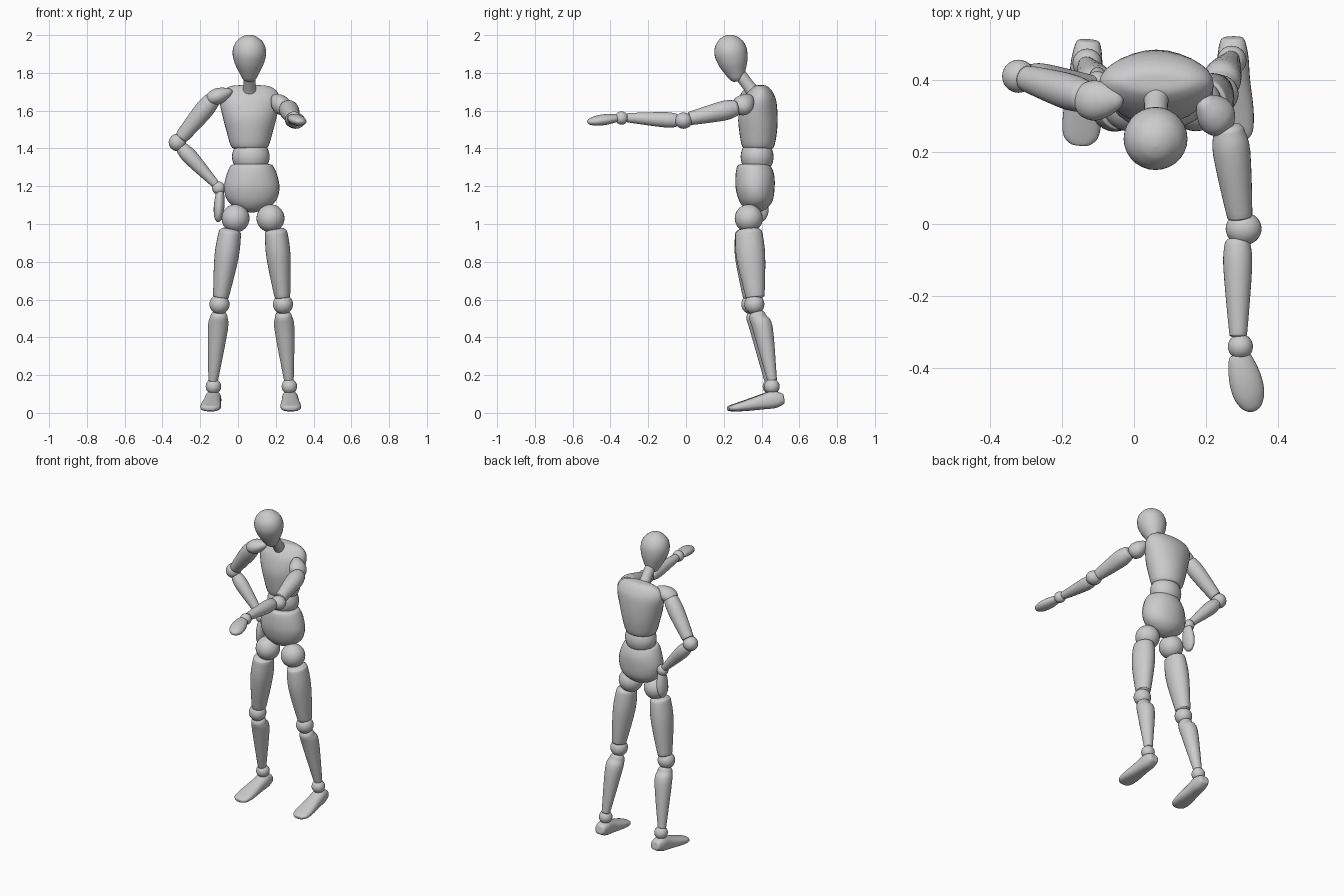
import bpy, bmesh, math
from mathutils import Vector

SEG = 28


def catmull(rows, n=4):
    """Smooth a short list of profile rows."""
    out = []
    for i in range(len(rows) - 1):
        p = [rows[min(max(i + k, 0), len(rows) - 1)] for k in (-1, 0, 1, 2)]
        for s in range(n):
            t = s / n
            out.append([0.5 * (2 * b + (c - a) * t + (2 * a - 5 * b + 4 * c - d) * t * t
                               + (3 * b - a - 3 * c + d) * t ** 3) for a, b, c, d in zip(*p)])
    return out + [list(rows[-1])]


def loft(name, a, b, rows, hint=(1, 0, 0), power=1.0):
    """Sweep ellipses from a to b; row = (t, half width, half depth, depth offset)."""
    a, b = Vector(a), Vector(b)
    n = (b - a).normalized()
    u = Vector(hint)
    u = (u - n * u.dot(n)).normalized()
    v = n.cross(u)
    bm = bmesh.new()
    rings = []
    for t, w, d, off in catmull([(tuple(r) + (0,))[:4] for r in rows]):
        w, d = max(w, 0.001), max(d, 0.001)
        c = a.lerp(b, t) + v * off
        ring = []
        for k in range(SEG):
            ang = 2 * math.pi * k / SEG
            x, y = (math.copysign(abs(f) ** power, f) for f in (math.cos(ang), math.sin(ang)))
            ring.append(bm.verts.new(c + u * (w * x) + v * (d * y)))
        rings.append(ring)
    for r, s in zip(rings, rings[1:]):
        for k in range(SEG):
            j = (k + 1) % SEG
            bm.faces.new((r[k], r[j], s[j], s[k]))
    bm.faces.new(rings[0][::-1])
    bm.faces.new(rings[-1])
    finish(name, bm)


def finish(name, bm):
    me = bpy.data.meshes.new(name)
    bm.to_mesh(me)
    bm.free()
    for p in me.polygons:
        p.use_smooth = True
    bpy.context.collection.objects.link(bpy.data.objects.new(name, me))


def ball(name, c, r):
    """Joint ball, r may be a triple of radii."""
    r = Vector(r) if isinstance(r, tuple) else Vector((r, r, r))
    bm = bmesh.new()
    bmesh.ops.create_uvsphere(bm, u_segments=SEG, v_segments=16, radius=1)
    for vert in bm.verts:
        vert.co = Vector(c) + vert.co * r
    finish(name, bm)


def limb(name, a, b, r0, rm, r1, tm=0.35, flat=1.0, off=0.0, hint=(1, 0, 0)):
    """Tapered limb segment with softly rounded flat ends."""
    prof = [(0, 0), (0, .6 * r0), (.025, .85 * r0), (.08, r0), (tm, rm),
            (.92, r1), (.98, .85 * r1), (1, .6 * r1), (1, 0)]
    loft(name, a, b, [(t, r, r * flat, off if t == tm else 0) for t, r in prof], hint)


def egg(name, a, b, w, d):
    """Shoulder cap: blunt at a, narrower at b."""
    prof = [(0, 0), (.03, .38), (.14, .78), (.38, 1), (.65, .85), (.88, .5), (.97, .25), (1, 0)]
    loft(name, a, b, [(t, w * r, d * r) for t, r in prof], (0, 1, 0))


# head and neck
loft("head", (.06, .274, 1.755), (.06, .215, 2.0),
     [(0, 0, 0), (.01, .02, .02), (.06, .036, .036), (.18, .052, .053), (.4, .078, .077),
      (.63, .089, .087), (.82, .076, .074), (.94, .046, .045), (.985, .022, .022), (1, 0, 0)])
limb("neck", (.062, .37, 1.68), (.06, .265, 1.82), .038, .033, .032)

# torso
loft("chest", (.062, .385, 1.40), (.062, .385, 1.735),
     [(0, 0, 0), (0, .07, .06), (.03, .098, .084, -.003), (.25, .121, .099, -.003),
      (.5, .143, .104, -.004), (.75, .16, .09, .003), (.88, .149, .068, .008),
      (.96, .12, .045, .01), (.995, .08, .025, .01), (1, 0, 0, .01)])
loft("waist", (.068, .378, 1.30), (.068, .375, 1.412),
     [(0, 0, 0), (0, .07, .06), (.12, .089, .078), (.5, .1, .087), (.88, .089, .078),
      (1, .07, .06), (1, 0, 0)])
loft("pelvis", (.073, .37, 1.06), (.073, .37, 1.318),
     [(0, 0, 0), (.02, .03, .025), (.09, .08, .06), (.25, .129, .089), (.5, .147, .103, -.004),
      (.75, .136, .103, -.005), (.93, .117, .092, -.009), (.985, .102, .08, -.01),
      (1, .07, .06, -.01), (1, 0, 0, -.01)])

# legs: side, hip x, thigh top x, thigh end x, knee x, ankle x, heel x, toe x, y shift
for side, hip, t0, t1, knee, ank, heel, toe, dy in (
        ("right", -.013, -.04, -.092, -.098, -.13, -.127, -.15, -.014),
        ("left", .172, .2, .236, .238, .272, .274, .281, .002)):
    ball(side + "_hip_joint", (hip, .332, 1.03), .074)
    limb(side + "_thigh", (t0, .33, .975), (t1, .365 + dy, .605), .06, .064, .044, .4, 1.2, .002)
    ball(side + "_knee", (knee, .36 + dy, .575), .053)
    limb(side + "_shin", (knee, .372 + dy, .535), (ank - .002, .457 + dy, .165),
         .046, .053, .028, .25, 1.0, -.012)
    ball(side + "_ankle", (ank, .454 + dy / 2, .14), .041)
    loft(side + "_foot", (heel, .518 + dy / 2, .077), (toe, .226 + dy / 2, .022),
         [(0, 0, 0), (0, .02, .018), (.03, .034, .03), (.18, .043, .046, .004),
          (.4, .046, .039, .002), (.7, .054, .028, -.001), (.9, .05, .019, -.001),
          (.98, .032, .013), (1, .015, .008), (1, 0, 0)], power=.8)

# outstretched left arm
egg("left_shoulder", (.258, .27, 1.595), (.187, .345, 1.678), .056, .05)
limb("left_upper_arm", (.262, .275, 1.617), (.295, .015, 1.557), .044, .052, .037, .3)
ball("left_elbow", (.305, -.013, 1.547), (.05, .046, .043))
limb("left_forearm", (.288, -.04, 1.548), (.29, -.315, 1.563), .037, .04, .026, .3)
ball("left_wrist", (.296, -.341, 1.561), .035)

# right arm resting on the hip
egg("right_shoulder", (-.165, .342, 1.655), (-.03, .346, 1.705), .056, .043)
limb("right_upper_arm", (-.13, .352, 1.665), (-.302, .406, 1.455), .046, .05, .038, .35, hint=(0, 1, 0))
ball("right_elbow", (-.321, .411, 1.432), .046)
limb("right_forearm", (-.305, .41, 1.41), (-.115, .392, 1.207), .036, .041, .024, .3, hint=(0, 1, 0))
ball("right_wrist", (-.102, .39, 1.19), .035)

# hands
for side, a, b, hint in (("left", (.292, -.362, 1.562), (.332, -.522, 1.54), (1, 0, -.15)),
                         ("right", (-.094, .389, 1.175), (-.106, .393, 1.01), (0, 1, 0))):
    loft(side + "_hand", a, b,
         [(0, 0, 0), (0, .018, .014), (.06, .032, .021), (.4, .045, .028), (.7, .044, .026),
          (.9, .03, .018), (.98, .014, .009), (1, 0, 0)], hint)
